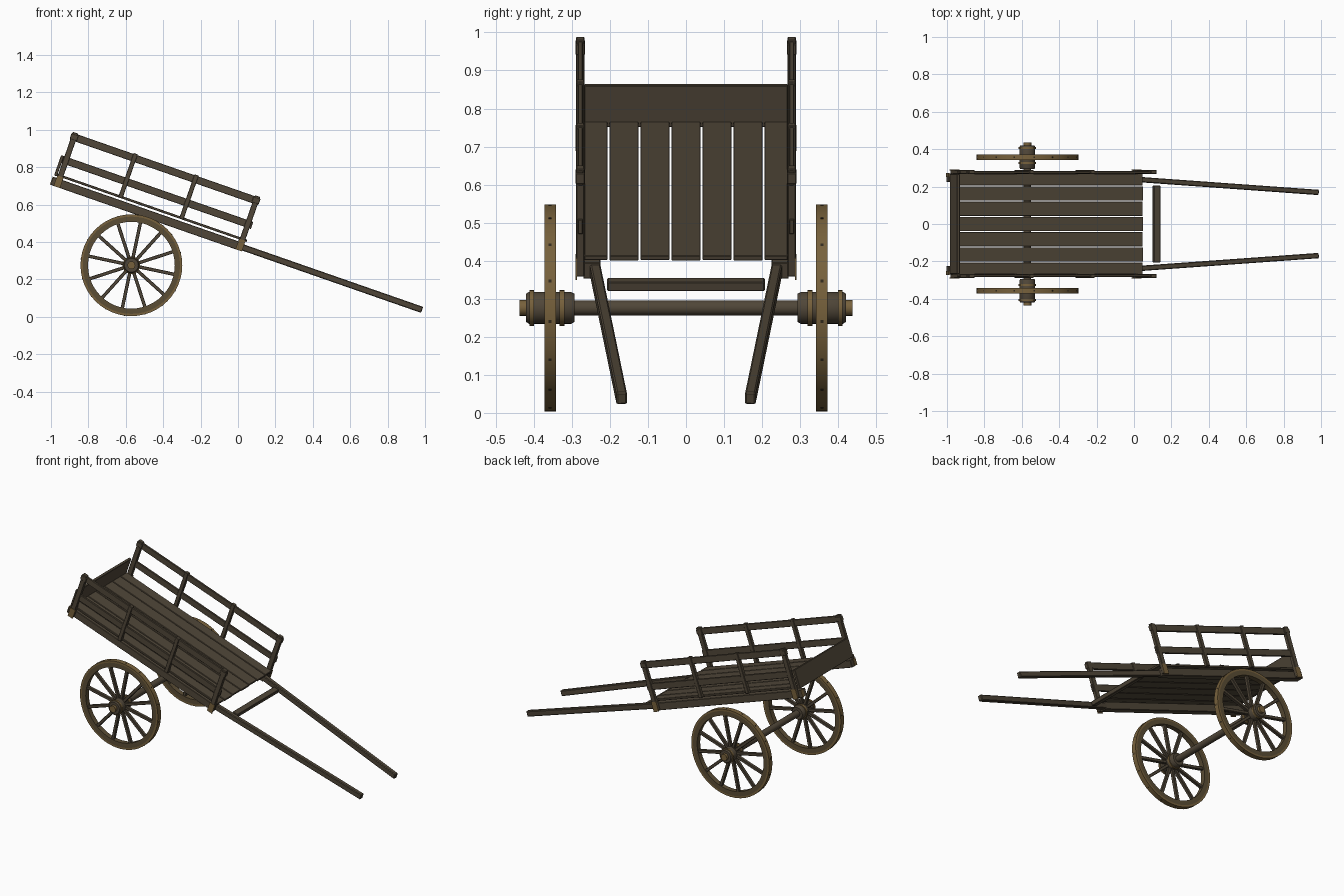
import bpy, bmesh, math
from mathutils import Matrix, Vector

cube = bpy.data.objects.get("Cube")
if cube:
    bpy.data.objects.remove(cube, do_unlink=True)


def material(name, rgb):
    m = bpy.data.materials.new(name)
    m.use_nodes = True
    m.diffuse_color = (*rgb, 1)
    bsdf = m.node_tree.nodes["Principled BSDF"]
    bsdf.inputs["Base Color"].default_value = (*rgb, 1)
    bsdf.inputs["Roughness"].default_value = 0.8
    return m


TIMBER = material("weathered timber", (0.080, 0.062, 0.040))
RIM = material("rim wood", (0.105, 0.075, 0.036))
BRASS = material("rusty tyre metal", (0.185, 0.120, 0.045))
RIVET = material("dark rivet", (0.03, 0.022, 0.012))

# The bed frame: x runs down the slope, z is normal to the floor
BED = Matrix.Translation((-0.99, 0, 0.725)) @ Matrix.Rotation(math.radians(19.2), 4, 'Y')


def finish(name, bm, mats, matrix=Matrix(), smooth=False):
    bmesh.ops.recalc_face_normals(bm, faces=bm.faces)
    bm.transform(matrix)
    me = bpy.data.meshes.new(name)
    bm.to_mesh(me)
    bm.free()
    for m in mats:
        me.materials.append(m)
    if smooth:
        me.shade_smooth()
        me.set_sharp_from_angle(angle=math.radians(35))
    ob = bpy.data.objects.new(name, me)
    bpy.context.collection.objects.link(ob)
    return ob


def box(name, lo, hi, mat=TIMBER, matrix=BED, bevel=0.002):
    lo, hi = Vector(lo), Vector(hi)
    bm = bmesh.new()
    bmesh.ops.create_cube(bm, size=1)
    for v in bm.verts:
        v.co = Vector(c * s for c, s in zip(v.co, hi - lo)) + (lo + hi) / 2
    if bevel:
        bmesh.ops.bevel(bm, geom=bm.edges[:], offset=bevel, segments=1, affect='EDGES')
    return finish(name, bm, [mat], matrix)


def lathe(name, profile, mats, matrix, segs, closed=False, rule=None):
    """Spin (radius, y) points around the y axis."""
    bm = bmesh.new()
    vs = [bm.verts.new((r, y, 0)) for r, y in profile]
    es = [bm.edges.new(p) for p in zip(vs, vs[1:])]
    if closed:
        es.append(bm.edges.new((vs[-1], vs[0])))
    bmesh.ops.spin(bm, geom=vs + es, cent=(0, 0, 0), axis=(0, 1, 0),
                   angle=math.tau, steps=segs, use_merge=True)
    bmesh.ops.remove_doubles(bm, verts=bm.verts, dist=0.0001)
    bmesh.ops.recalc_face_normals(bm, faces=bm.faces)
    if rule:
        for f in bm.faces:
            f.material_index = rule(f)
    return finish(name, bm, mats, matrix, smooth=True)


# Floor planks
PITCH = 0.0815
for i in range(-3, 4):
    a, b = i * PITCH - 0.0385, i * PITCH + 0.0385
    a, b = max(a, -0.268), min(b, 0.268)
    end = 1.085 - 0.003 * (i % 2)
    box(f"floor_plank_{i + 4}", (0.012, a, 0.034), (end, b, 0.047))

# Tailboard
box("tailboard", (-0.004, -0.267, 0.032), (0.012, 0.267, 0.147))

POSTS = (0.03, 0.37, 0.715, 1.06)
for s, side in ((1, "left"), (-1, "right")):
    def side_box(name, u, y, w, mat=TIMBER, bevel=0.002):
        ys = sorted((s * y[0], s * y[1]))
        box(f"{side}_{name}", (u[0], ys[0], w[0]), (u[1], ys[1], w[1]), mat, BED, bevel)

    # Chassis beam and side rails
    side_box("chassis_beam", (-0.006, 1.07), (0.225, 0.27), (-0.022, 0.023))
    side_box("top_rail", (0.012, 1.078), (0.271, 0.284), (0.24, 0.28))
    side_box("middle_rail", (0.012, 1.084), (0.271, 0.284), (0.107, 0.147))

    # Posts, the end ones longer and shod with metal
    for n, u in enumerate(POSTS):
        corner = n in (0, 3)
        h = 0.015 if corner else 0.012
        side_box(f"post_{n + 1}", (u - h, u + h), (0.267, 0.289),
                 (-0.015 if corner else 0.035, 0.285))
        if corner:
            side_box(f"post_cap_{n + 1}", (u - 0.02, u + 0.02), (0.266, 0.29), (0.245, 0.275))
            side_box(f"corner_plate_{n + 1}", (u - 0.018, u + 0.018), (0.286, 0.291),
                     (-0.022, 0.038), BRASS, 0)
    side_box("back_bracket", (-0.009, -0.005), (0.25, 0.272), (-0.02, 0.023), BRASS, 0)

    # Pulling shaft, converging toward its tip
    start, tip = Vector((1.03, s * 0.241, 0)), Vector((2.09, s * 0.169, 0))
    turn = math.atan2(tip.y - start.y, tip.x - start.x)
    shaft = BED @ Matrix.Translation(start) @ Matrix.Rotation(turn, 4, 'Z')
    box(f"{side}_shaft", (0, -0.014, -0.017), ((tip - start).length, 0.014, 0.017),
        TIMBER, shaft, 0.004)

# Bar between the shafts
box("shaft_crossbar", (1.158, -0.207, -0.014), (1.194, 0.207, 0.012), bevel=0.003)

# Axle
HUB = Matrix.Translation((-0.57, 0, 0.276))
lathe("axle", [(0, -0.42), (0.02, -0.42), (0.02, 0.42), (0, 0.42)], [TIMBER], HUB, 16)

R, Y = 0.272, 0.357
for s, side in ((1, "left"), (-1, "right")):
    wheel = HUB @ Matrix.Translation((0, s * Y, 0))

    # Rim with a metal tyre on its outer faces
    def tyre(f):
        c = f.calc_center_median()
        return int(Vector((c.x, 0, c.z)).length > R - 0.01)
    t = 0.0155
    lathe(f"{side}_rim",
          [(R - 0.04, -t), (R - 0.012, -t), (R, -t), (R, t), (R - 0.012, t), (R - 0.04, t)],
          [RIM, BRASS], wheel, 48, True, tyre)

    # Hub barrel, metal bands and axle tip
    lathe(f"{side}_hub",
          [(0, -0.064), (0.037, -0.064), (0.042, -0.055), (0.042, 0.055), (0.037, 0.064), (0, 0.064)],
          [TIMBER], wheel, 24)
    for n, y in enumerate((-0.031, 0.049)):
        lathe(f"{side}_hub_band_{n + 1}",
              [(0.04, y - 0.006), (0.047, y - 0.006), (0.047, y + 0.006), (0.04, y + 0.006)],
              [BRASS], wheel @ Matrix.Scale(s, 4, (0, 1, 0)), 24, True)
    lathe(f"{side}_axle_tip", [(0, 0.06), (0.021, 0.06), (0.021, 0.08), (0, 0.08)],
          [BRASS], wheel @ Matrix.Scale(s, 4, (0, 1, 0)), 16)

    # Spokes
    for k in range(12):
        spin = wheel @ Matrix.Rotation(math.tau * (k + 0.4) / 12, 4, 'Y')
        box(f"{side}_spoke_{k + 1}", (0.035, -0.01, -0.009), (R - 0.036, 0.01, 0.009),
            TIMBER, spin)

    # Tyre rivets
    for k in range(16):
        spin = wheel @ Matrix.Rotation(math.tau * (k + 1 / 3) / 16, 4, 'Y')
        box(f"{side}_rivet_{k + 1}", (R - 0.003, -0.004, -0.004), (R + 0.001, 0.004, 0.004),
            RIVET, spin, 0)
